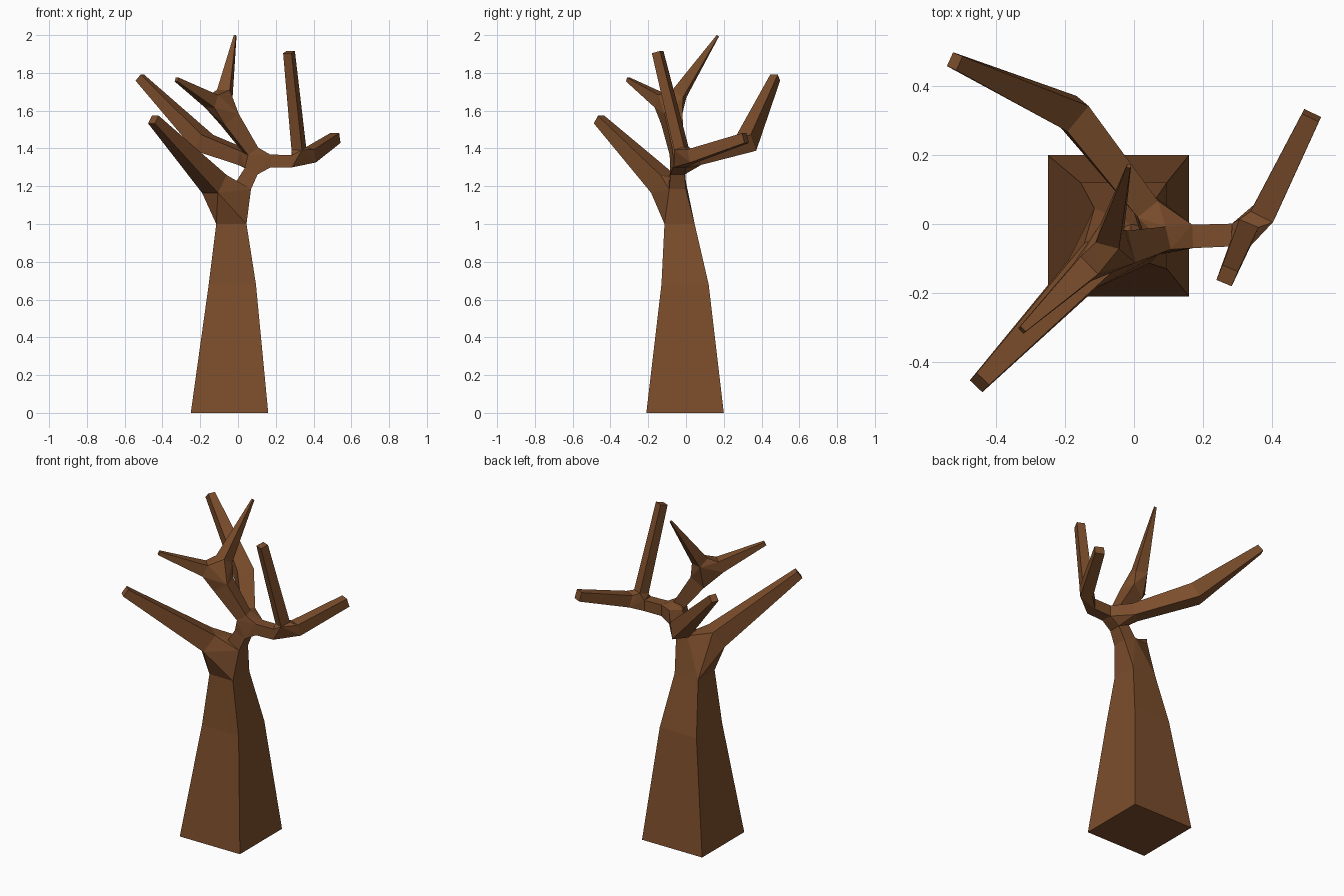
import bpy, bmesh
from mathutils import Vector

if "Cube" in bpy.data.objects:
    bpy.data.objects.remove(bpy.data.objects["Cube"])

bm = bmesh.new()
UP = Vector((0, 0, 1))


def ring(center, r, d):
    """Square cross-section, level side kept horizontal."""
    d = d.normalized()
    side = d.cross(UP)
    side = side.normalized() if side.length > 0.2 else Vector((0, -1, 0))
    over = side.cross(d).normalized()
    return [bm.verts.new(center + side * a * r + over * b * r)
            for a, b in ((-1, -1), (1, -1), (1, 1), (-1, 1))]


def limb(nodes, cap_start=False, cap_end=True, upright=False):
    """Tube through (x, y, z, half width) nodes; returns first and last ring."""
    pts = [Vector(n[:3]) for n in nodes]
    rings = []
    for i, n in enumerate(nodes):
        d = Vector()
        if i > 0:
            d += (pts[i] - pts[i - 1]).normalized()
        if i < len(pts) - 1:
            d += (pts[i + 1] - pts[i]).normalized()
        rings.append(ring(pts[i], n[3], UP if upright else d))
    for a, b in zip(rings, rings[1:]):
        for k in range(4):
            j = (k + 1) % 4
            bm.faces.new((a[k], a[j], b[j], b[k]))
    if cap_start:
        bm.faces.new(rings[0][::-1])
    if cap_end:
        bm.faces.new(rings[-1])
    return rings[0], rings[-1]


def fork(*rings):
    """Hull joining several limb ends, left open where the limbs attach."""
    tmp = bmesh.new()
    src = {}
    for n, rg in enumerate(rings):
        for v in rg:
            src[tmp.verts.new(v.co)] = (n, v)
    bmesh.ops.convex_hull(tmp, input=list(src))
    for f in tmp.faces:
        owners = [src[v] for v in f.verts]
        if len({o[0] for o in owners}) > 1:
            bm.faces.new([o[1] for o in owners])
    tmp.free()


# trunk, front-left branch and upper stem
_, trunk = limb([(-.045, -.005, 0, .205), (-.03, -.005, .68, .125),
                 (-.035, -.034, 1.0, .08)], True, False, True)
front_left, _ = limb([(-.125, -.12, 1.212, .058), (-.448, -.46, 1.553, .025)])
stem_low, stem_top = limb([(.03, -.045, 1.205, .044), (.07, -.045, 1.28, .038)],
                          cap_end=False)
fork(trunk, front_left, stem_low)

# crown fork: right, back-left and upper branches
right_in, right_out = limb([(.17, -.036, 1.333, .034), (.285, -.032, 1.333, .033)],
                           cap_end=False)
back, _ = limb([(.035, .05, 1.35, .038), (-.18, .32, 1.43, .048),
                (-.52, .472, 1.775, .022)])
top_in, top_out = limb([(.072, -.047, 1.385, .034), (-.045, -.075, 1.555, .048)],
                       cap_end=False)
fork(stem_top, right_in, back, top_in)

# right branch splits into an upright twig and an outer twig
up_twig, _ = limb([(.322, -.025, 1.4, .03), (.27, -.15, 1.91, .024)])
out_twig, _ = limb([(.375, .03, 1.36, .036), (.515, .315, 1.455, .027)])
fork(right_out, up_twig, out_twig)

# upper branch splits into a pointed twig and a left twig
point, _ = limb([(-.07, -.035, 1.69, .035), (-.015, .168, 1.996, .006)])
left_twig, _ = limb([(-.14, -.13, 1.65, .036), (-.325, -.307, 1.765, .011)])
fork(top_out, point, left_twig)

bmesh.ops.recalc_face_normals(bm, faces=bm.faces)
mesh = bpy.data.meshes.new("bare_tree")
bm.to_mesh(mesh)
bm.free()
tree = bpy.data.objects.new("bare_tree", mesh)
bpy.context.collection.objects.link(tree)

bark = bpy.data.materials.new("bark")
bark.diffuse_color = (0.2, 0.075, 0.025, 1)
bark.use_nodes = True
bark.node_tree.nodes["Principled BSDF"].inputs["Base Color"].default_value = bark.diffuse_color
mesh.materials.append(bark)
